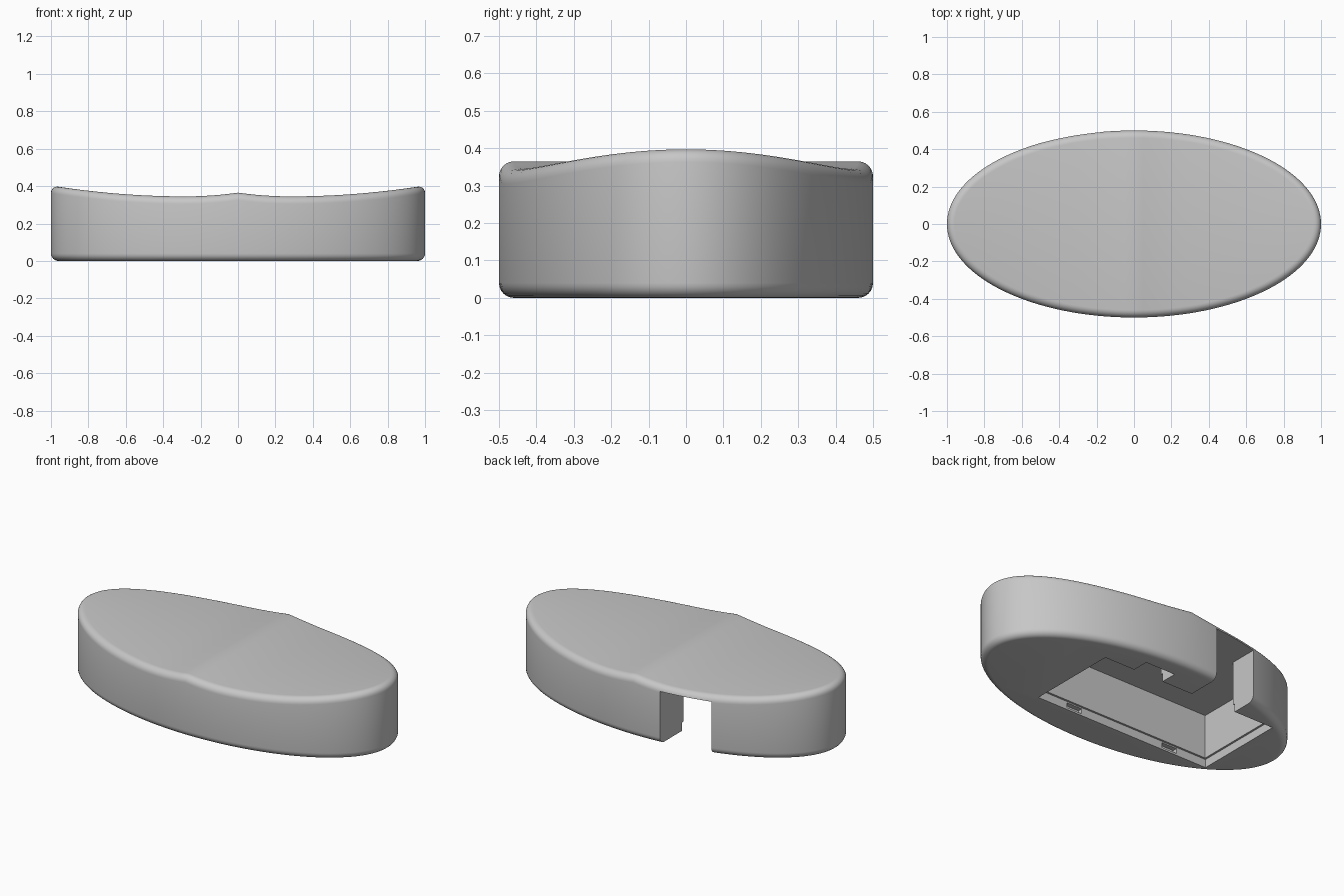
import bpy, bmesh, math

if "Cube" in bpy.data.objects:
    bpy.data.objects.remove(bpy.data.objects["Cube"])

N = 128          # segments around the ellipse
R = 0.04         # edge rounding radius
A, B = 1.0, 0.5  # ellipse half axes

grey = bpy.data.materials.new("plain grey")
grey.diffuse_color = (0.57, 0.57, 0.57, 1)
grey.use_nodes = True
grey.node_tree.nodes["Principled BSDF"].inputs["Base Color"].default_value = grey.diffuse_color


def top_height(x):
    """Two shallow dishes meeting in a crest at x = 0."""
    d = abs(x) - 0.28
    return 0.345 + (0.112 if d > 0 else 0.255) * d * d


def make_object(name, bm):
    bmesh.ops.recalc_face_normals(bm, faces=bm.faces)
    me = bpy.data.meshes.new(name)
    bm.to_mesh(me)
    bm.free()
    me.materials.append(grey)
    ob = bpy.data.objects.new(name, me)
    bpy.context.collection.objects.link(ob)
    return ob


def rim_ring(bm, inset, height):
    """One ring of the ellipse, offset inwards along its normal."""
    ring = []
    for i in range(N):
        t = 2 * math.pi * i / N
        c, s = math.cos(t), math.sin(t)
        nx, ny = c / A, s / B
        k = inset / math.hypot(nx, ny)
        x, y = A * c - nx * k, B * s - ny * k
        ring.append(bm.verts.new((x, y, height(x))))
    return ring


def prism(name, outline, z0, z1):
    """Vertical extrusion of a flat outline."""
    bm = bmesh.new()
    face = bm.faces.new([bm.verts.new((x, y, z0)) for x, y in outline])
    ext = bmesh.ops.extrude_face_region(bm, geom=[face])
    for v in ext["geom"]:
        if isinstance(v, bmesh.types.BMVert):
            v.co.z = z1
    return make_object(name, bm)


def rect(x0, x1, y0, y1):
    return [(x0, y0), (x1, y0), (x1, y1), (x0, y1)]


# oval body: rounded bottom edge, wall, rounded top edge
bm = bmesh.new()
steps = [math.pi / 2 * i / 6 for i in range(7)]
rings = [rim_ring(bm, R * (1 - math.sin(a)), lambda x, a=a: R * (1 - math.cos(a)))
         for a in steps]
rings += [rim_ring(bm, R * (1 - math.cos(a)),
                   lambda x, a=a: top_height(x) - R * (1 - math.sin(a)))
          for a in steps]
for lo, hi in zip(rings, rings[1:]):
    for i in range(N):
        j = (i + 1) % N
        bm.faces.new((lo[i], lo[j], hi[j], hi[i]))
bm.faces.new(rings[0])

# dished top, laid in strips that run front to back
top = rings[-1]
for i in range(N // 2):
    quad = [top[i], top[i + 1], top[(N - i - 1) % N], top[(N - i) % N]]
    bm.faces.new(list(dict.fromkeys(quad)))
body = make_object("oval_body", bm)

# main cavity with the opening through the back wall
X0, X1, Y = -0.73, 0.427, 0.27
cavity = [(X0, -Y), (X1, -Y), (X1, Y), (-0.172, Y), (-0.172, 0.7),
          (-0.475, 0.7), (-0.475, Y), (X0, Y)]
cutters = [
    prism("cavity_cutter", cavity, -0.1, 0.315),
    # shallow seat for a lid
    prism("lid_seat_cutter", rect(-0.742, 0.439, -0.282, 0.282), -0.11, 0.05),
    # finger notch at the back edge of the lid
    prism("finger_notch_cutter", rect(0.035, 0.235, 0.2, 0.383), -0.12, 0.15),
]
# clip recesses in the front wall
for x in (-0.485, 0.185):
    cutters.append(prism("clip_cutter", rect(x - 0.052, x + 0.052, -0.31, -0.2),
                         0.012, 0.042))

bpy.context.view_layer.objects.active = body
body.select_set(True)
for cutter in cutters:
    cutter.hide_render = True
    mod = body.modifiers.new("cut", 'BOOLEAN')
    mod.operation = 'DIFFERENCE'
    mod.solver = 'EXACT'
    mod.object = cutter
    bpy.ops.object.modifier_apply(modifier=mod.name)
for cutter in cutters:
    bpy.data.objects.remove(cutter, do_unlink=True)

bpy.ops.object.shade_smooth_by_angle(angle=math.radians(30))
